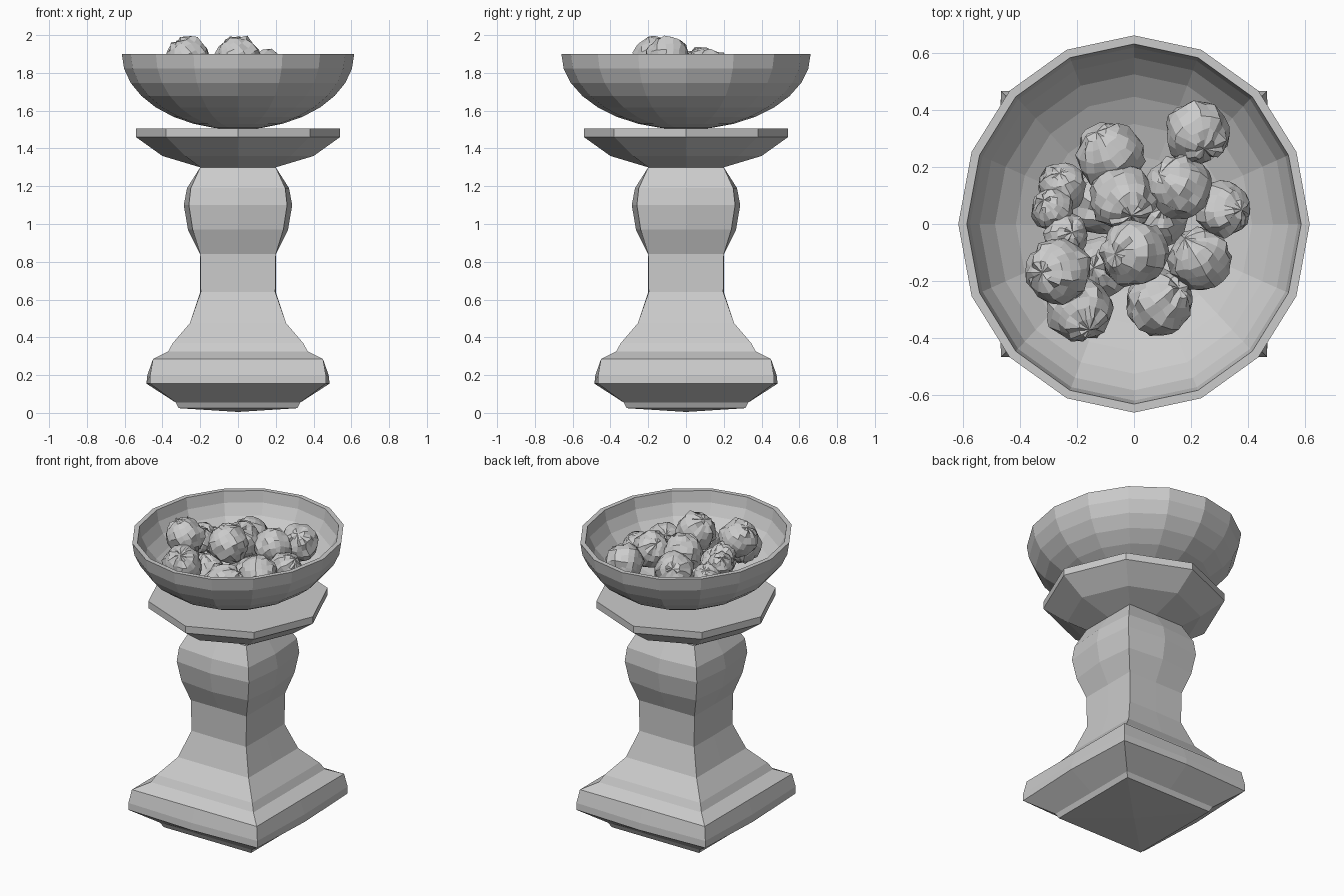
import bpy, bmesh, math, random
from mathutils import Matrix, Vector, Euler

if "Cube" in bpy.data.objects:
    bpy.data.objects.remove(bpy.data.objects["Cube"])

random.seed(4)


def finish(name, bm):
    bmesh.ops.recalc_face_normals(bm, faces=bm.faces)
    me = bpy.data.meshes.new(name)
    bm.to_mesh(me)
    bm.free()
    ob = bpy.data.objects.new(name, me)
    bpy.context.collection.objects.link(ob)
    return ob


def loft(name, rings, start, end):
    """Skin a stack of closed rings and close both ends to a point."""
    bm = bmesh.new()
    loops = [[bm.verts.new(p) for p in r] for r in rings]
    for a, b in zip(loops, loops[1:]):
        for i in range(len(a)):
            j = (i + 1) % len(a)
            bm.faces.new((a[i], a[j], b[j], b[i]))
    for loop, tip in ((loops[0], start), (loops[-1], end)):
        t = bm.verts.new(tip)
        for i in range(len(loop)):
            bm.faces.new((loop[i], loop[(i + 1) % len(loop)], t))
    return finish(name, bm)


def bowed_square(z, m, c):
    """Eight points: side middles at m, corners at (c, c)."""
    return [(m, 0, z), (c, c, z), (0, m, z), (-c, c, z),
            (-m, 0, z), (-c, -c, z), (0, -m, z), (c, -c, z)]


# Square pedestal flaring into an octagonal plate: z, side middle, corner
profile = [(0.025, 0.315, 0.315), (0.055, 0.33, 0.33), (0.155, 0.485, 0.465),
           (0.20, 0.48, 0.465), (0.285, 0.45, 0.45), (0.325, 0.37, 0.37),
           (0.37, 0.345, 0.345), (0.475, 0.255, 0.255), (0.64, 0.2, 0.197),
           (0.84, 0.2, 0.2), (0.97, 0.265, 0.24), (1.10, 0.287, 0.26),
           (1.19, 0.27, 0.25), (1.30, 0.2, 0.2), (1.36, 0.4, 0.28),
           (1.46, 0.54, 0.38), (1.505, 0.54, 0.38)]
loft("pedestal", [bowed_square(*p) for p in profile], (0, 0, 0.005), (0, 0, 1.505))


# Oval 16-sided bowl: outer half-dome, rim, then inner half-dome
def bowl_ring(k, rx, ry, h):
    a = k * math.pi / 16
    return [(rx * math.cos(a) * math.cos(t), ry * math.cos(a) * math.sin(t),
             1.9 - h * math.sin(a)) for t in (i * math.pi / 8 for i in range(16))]


outer = [bowl_ring(k, 0.615, 0.66, 0.4) for k in range(7, -1, -1)]
inner = [bowl_ring(k, 0.585, 0.63, 0.37) for k in range(8)]
loft("bowl", outer + inner, (0, 0, 1.5), (0, 0, 1.53))

# Craggy, ridged nuts heaped in the bowl: x, y, z, radius
nuts = [(0.22, 0.32, 1.78, 0.115), (-0.08, 0.24, 1.77, 0.12),
        (0.16, 0.13, 1.81, 0.115), (0.31, 0.05, 1.74, 0.10),
        (-0.04, 0.09, 1.82, 0.12), (0.0, -0.10, 1.875, 0.122),
        (0.23, -0.12, 1.75, 0.11), (-0.265, -0.165, 1.88, 0.115),
        (-0.19, -0.30, 1.77, 0.115), (0.09, -0.275, 1.71, 0.12),
        (-0.25, 0.13, 1.74, 0.085), (-0.285, 0.05, 1.80, 0.075),
        (-0.24, -0.04, 1.81, 0.08), (-0.12, -0.15, 1.68, 0.11),
        (0.08, 0.02, 1.65, 0.11), (-0.12, 0.07, 1.65, 0.11)]
for n, (x, y, z, r) in enumerate(nuts):
    bm = bmesh.new()
    bmesh.ops.create_uvsphere(bm, u_segments=18, v_segments=9, radius=r * 0.98)
    for v in bm.verts:
        v.co *= random.uniform(0.92, 1.07)
        v.co += Vector([random.uniform(-0.05, 0.05) * r for _ in range(3)])
    tilt = Euler([random.uniform(-0.9, 0.9) for _ in range(3)]).to_matrix().to_4x4()
    bm.transform(Matrix.Translation((x, y, z)) @ tilt)
    for v in bm.verts:
        v.co.z = min(v.co.z, 2.0)
    finish(f"nut_{n + 1}", bm)
